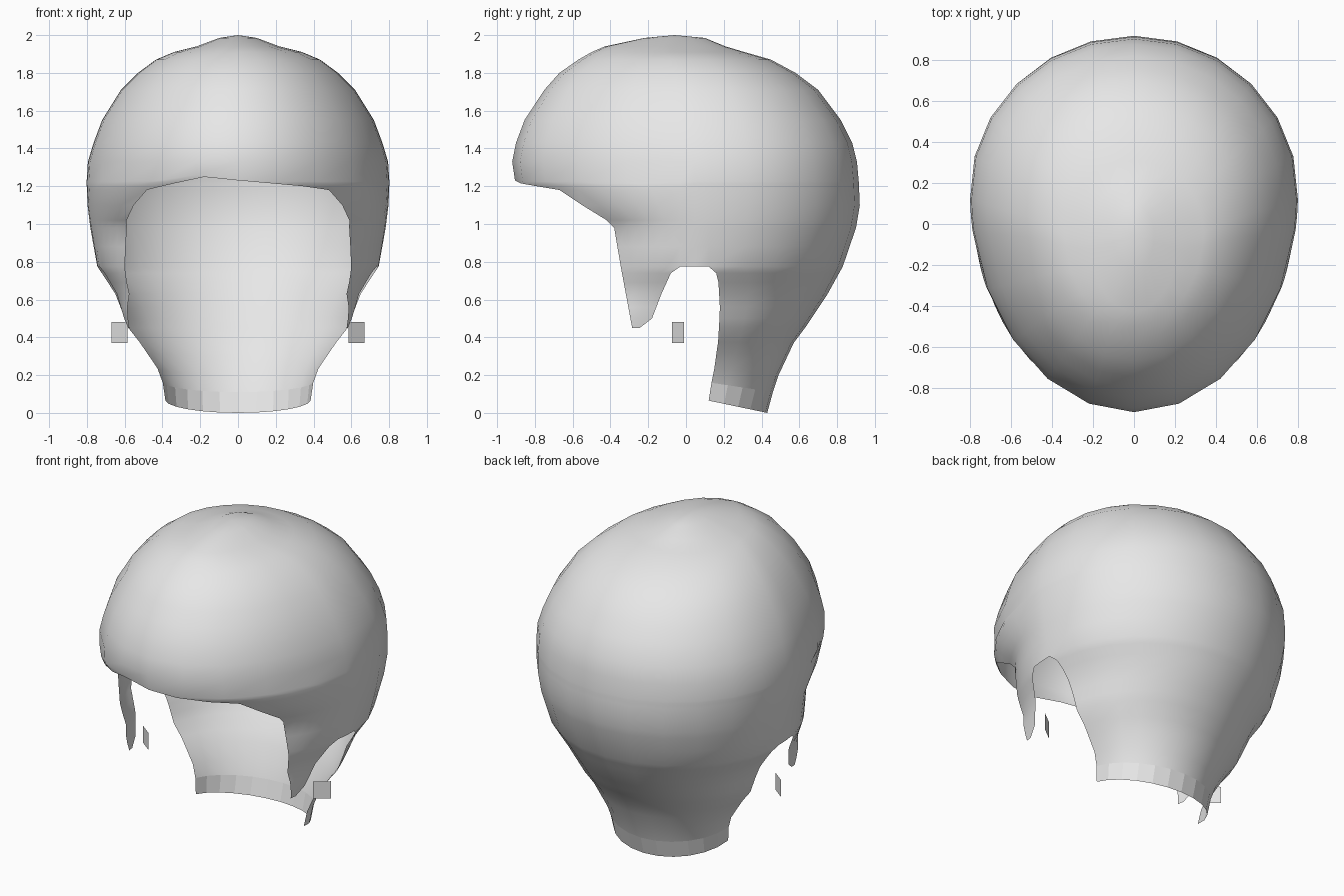
import bpy, bmesh, math

if "Cube" in bpy.data.objects:
    bpy.data.objects.remove(bpy.data.objects["Cube"])

# Ring profile: height, half width, centre y, front y, back y
RINGS = [
    (0.00, .385, .10, -.50, .43), (0.11, .40, .10, -.50, .46),
    (0.20, .43, .10, -.60, .49), (0.37, .535, .06, -.90, .57),
    (0.45, .60, .02, -1.05, .63), (0.63, .66, .05, -.70, .75),
    (0.775, .745, .10, -.65, .83), (0.98, .782, .14, -.65, .90),
    (1.10, .797, .15, -.82, .92), (1.22, .802, .15, -.905, .915),
    (1.33, .795, .15, -.92, .905), (1.43, .765, .14, -.90, .88),
    (1.55, .72, .12, -.855, .82), (1.71, .62, .09, -.75, .70),
    (1.80, .53, .06, -.67, .58), (1.87, .435, .02, -.57, .45),
    (1.91, .34, -.03, -.50, .31), (1.94, .22, -.06, -.43, .21),
    (1.985, .10, -.06, -.22, .10)]
# Cut edges seen from the side: height, y
FACE_EDGE = [(.45, -.285), (.80, -.35), (.98, -.38), (1.02, -.42), (1.10, -.55),
             (1.18, -.67), (1.20, -.79), (1.215, -.875), (1.225, -1.2)]
EAR_FRONT = [(.45, -.245), (.50, -.18), (.63, -.13), (.74, -.08), (.775, -.03)]
EAR_BACK = [(0, .12), (.11, .135), (.20, .15), (.37, .17), (.55, .18),
            (.72, .17), (.75, .155), (.775, .12)]
HEIGHTS = [0, .11, .20, .30, .37, .45, .50, .56, .63, .69, .74, .775, .88, .98, 1.02,
           1.10, 1.18, 1.20, 1.215, 1.225, 1.33, 1.43, 1.55, 1.63, 1.71, 1.80,
           1.87, 1.91, 1.94, 1.985]
BURN, GAP, TAIL = 5, 2, 6          # columns before, over and behind the ear
COLS = BURN + GAP + TAIL
EAR_TOP, BURN_TIP, FRINGE = .775, .45, 1.225


def interp(table, z):
    """Linear lookup; returns the values after the height."""
    if z <= table[0][0]:
        return table[0][1:]
    for a, b in zip(table, table[1:]):
        if z <= b[0]:
            f = (z - a[0]) / (b[0] - a[0])
            return tuple(p + (q - p) * f for p, q in zip(a[1:], b[1:]))
    return table[-1][1:]


def angle(z, y):
    """Angle on the ring at height z (0 = front, pi = back) that reaches y."""
    w, c, front, back = interp(RINGS, z)
    r = (c - y) / ((c - front) if y < c else (back - c))
    return math.acos(max(-1, min(1, r)))


def ring_point(z, t):
    w, c, front, back = interp(RINGS, z)
    depth = (c - front) if t < math.pi / 2 else (back - c)
    x, y = w * math.sin(t), c - depth * math.cos(t)
    if z < .4:                      # nape rises towards its front corners
        z += .065 * max(0, (back - y) / .31) * (1 - z / .4)
    return x, y, z


def column_angles(z):
    zc = min(z, FRINGE)
    marks = [angle(zc, interp(e, zc)[0]) for e in (FACE_EDGE, EAR_FRONT, EAR_BACK)]
    marks.append(math.pi)
    out = [marks[0]]
    for n, a, b in zip((BURN, GAP, TAIL), marks, marks[1:]):
        out += [a + (b - a) * i / n for i in range(1, n + 1)]
    return out


def exists(row, col):
    """Whether the shell has a face above this row at this column."""
    z = HEIGHTS[row]
    if z >= EAR_TOP:
        return True
    return col >= BURN + GAP or (z >= BURN_TIP and col < BURN)


def finish(name, bm, mat):
    me = bpy.data.meshes.new(name)
    bm.to_mesh(me)
    bm.free()
    ob = bpy.data.objects.new(name, me)
    bpy.context.collection.objects.link(ob)
    me.materials.append(mat)
    return ob


grey = bpy.data.materials.new("light grey")
grey.diffuse_color = (.8, .8, .8, 1)
grey.use_nodes = True
grey.node_tree.nodes["Principled BSDF"].inputs["Base Color"].default_value = grey.diffuse_color

# Hair shell
bm = bmesh.new()
for side in (1, -1):
    grid = [[bm.verts.new((side * x, y, z)) for x, y, z in
             (ring_point(h, t) for t in column_angles(h))] for h in HEIGHTS]

    def face(vs, smooth=True):
        f = bm.faces.new(vs if side > 0 else vs[::-1])
        f.smooth = smooth

    for r in range(len(HEIGHTS) - 1):
        for c in range(COLS):
            if exists(r, c):
                face([grid[r][c], grid[r][c + 1], grid[r + 1][c + 1], grid[r + 1][c]], r > 0)
    pole = bm.verts.new((0, -.06, 2))
    for c in range(COLS):
        face([grid[-1][c], grid[-1][c + 1], pole])
bmesh.ops.delete(bm, geom=[v for v in bm.verts if not v.link_faces], context='VERTS')
bmesh.ops.remove_doubles(bm, verts=bm.verts, dist=.0005)
# Uneven fringe, lifted on one side
for v in bm.verts:
    if v.co.y < -.55 and 1.1 < v.co.z < 1.3:
        v.co.z += .035 * math.exp(-((v.co.x + .2) / .15) ** 2) * min(1, (1.33 - v.co.z) / .1)
finish("hair_shell", bm, grey)

# Small flat earring plates
for side, label in ((1, "right"), (-1, "left")):
    bm = bmesh.new()
    pts = [(.585, -.075, .37), (.67, -.01, .37), (.67, -.01, .48), (.585, -.075, .48)]
    vs = [bm.verts.new((side * x, y, z)) for x, y, z in pts]
    bm.faces.new(vs if side > 0 else vs[::-1])
    finish("earring_plate_" + label, bm, grey)
